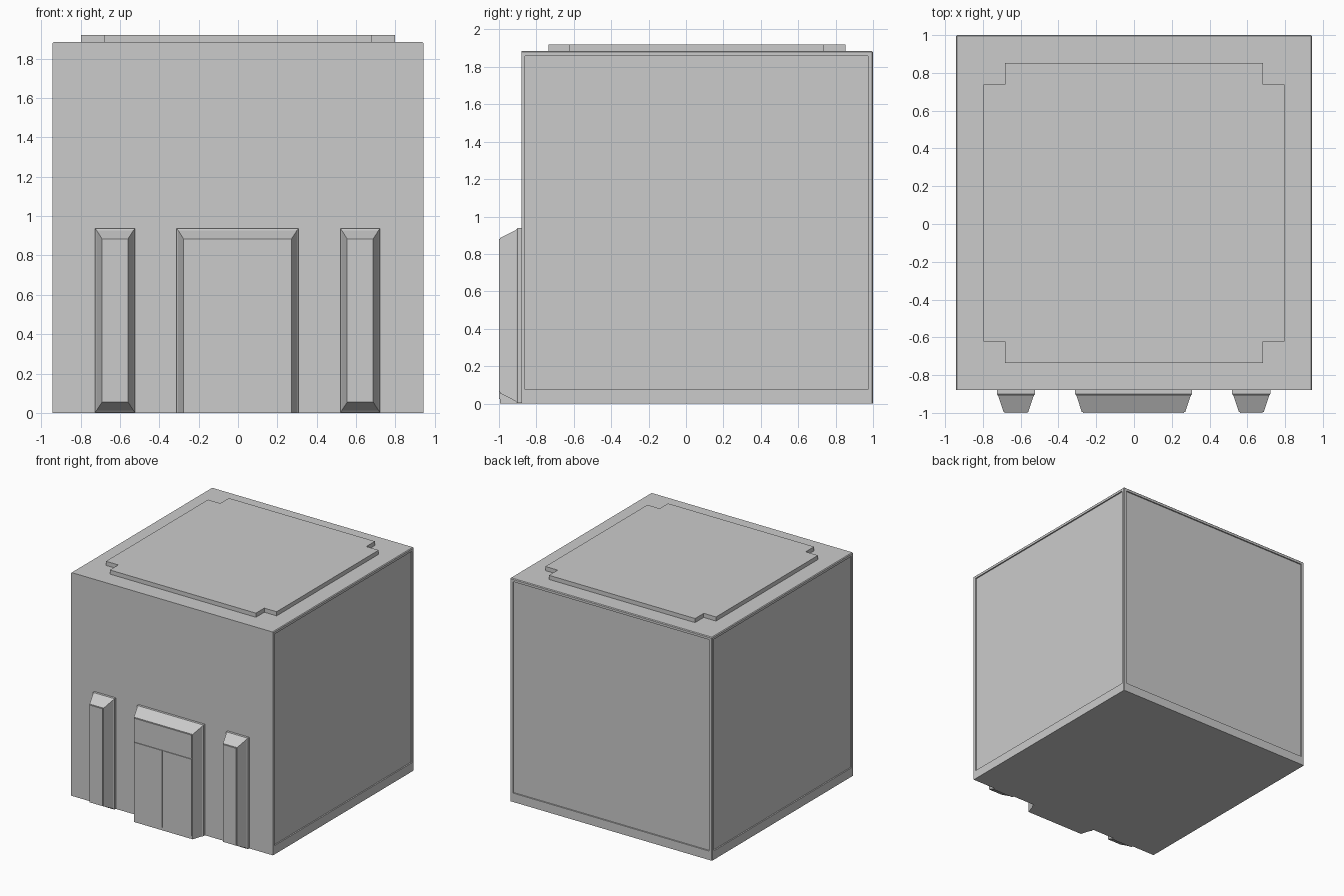
import bpy, bmesh

if "Cube" in bpy.data.objects:
    bpy.data.objects.remove(bpy.data.objects["Cube"])


def finish(bm, name):
    bmesh.ops.recalc_face_normals(bm, faces=bm.faces)
    mesh = bpy.data.meshes.new(name)
    bm.to_mesh(mesh)
    bm.free()
    obj = bpy.data.objects.new(name, mesh)
    bpy.context.collection.objects.link(obj)
    return obj


def stack(name, rings):
    """Closed solid skinned through rings of matching point counts."""
    bm = bmesh.new()
    loops = [[bm.verts.new(p) for p in ring] for ring in rings]
    n = len(loops[0])
    for a, b in zip(loops, loops[1:]):
        for i in range(n):
            j = (i + 1) % n
            bm.faces.new((a[i], a[j], b[j], b[i]))
    bm.faces.new(loops[0])
    bm.faces.new(loops[-1])
    return finish(bm, name)


def rect(y, x0, x1, z0, z1):
    return [(x0, y, z0), (x1, y, z0), (x1, y, z1), (x0, y, z1)]


# Main block: softened edges, recessed panels on the sides and back
bm = bmesh.new()
bmesh.ops.create_cube(bm, size=1)
for v in bm.verts:
    v.co = (v.co.x * 1.886, v.co.y * 1.88 + 0.06, (v.co.z + 0.5) * 1.885)
edges = [e for e in bm.edges
         if not all(v.co.y < 0 for v in e.verts)
         and not all(v.co.z < 0.01 for v in e.verts)]
bmesh.ops.bevel(bm, geom=edges, offset=0.006, segments=1, affect='EDGES')
bm.normal_update()
walls = [f for f in bm.faces if f.calc_area() > 2
         and (abs(f.normal.x) > 0.99 or f.normal.y > 0.99)]
for wall in walls:
    bmesh.ops.inset_region(bm, faces=[wall], thickness=0.028)
    for v in wall.verts:
        if v.co.z < 0.5:
            v.co.z = 0.075
    bm.normal_update()
    bmesh.ops.inset_region(bm, faces=[wall], thickness=0.001, depth=-0.01)
finish(bm, "building_block")

# Roof slab with notched corners
x0, x1, y0, y1, y2, y3 = 0.682, 0.797, -0.735, -0.623, 0.738, 0.853
outline = [(-x0, y0), (x0, y0), (x0, y1), (x1, y1), (x1, y2), (x0, y2),
           (x0, y3), (-x0, y3), (-x0, y2), (-x1, y2), (-x1, y1), (-x0, y1)]
stack("roof_slab", [[(x, y, z) for x, y in outline] for z in (1.88, 1.92)])

# Doorway surround with tapered sides and sloping hood
stack("door_surround", [rect(-0.87, -0.312, 0.308, 0, 0.938),
                        rect(-0.9, -0.312, 0.308, 0, 0.938),
                        rect(-0.91, -0.304, 0.30, 0, 0.928),
                        rect(-0.994, -0.277, 0.272, 0, 0.885)])

# Transom and two door leaves, separated by narrow seams
for name, a, b, c, d in (("door_transom", -0.27, 0.265, 0.686, 0.88),
                         ("door_leaf_left", -0.27, -0.008, 0.025, 0.676),
                         ("door_leaf_right", 0.002, 0.265, 0.025, 0.676)):
    stack(name, [rect(-0.99, a, b, c, d), rect(-1.0, a, b, c, d)])

# Tall bay windows either side of the door
for name, cx in (("window_left", -0.625), ("window_right", 0.621)):
    stack(name + "_surround", [
        rect(-0.87, cx - 0.101, cx + 0.101, 0.002, 0.938),
        rect(-0.9, cx - 0.101, cx + 0.101, 0.002, 0.938),
        rect(-0.91, cx - 0.094, cx + 0.094, 0.012, 0.928),
        rect(-0.994, cx - 0.066, cx + 0.066, 0.055, 0.885)])
    stack(name + "_pane", [
        rect(y, cx - 0.06, cx + 0.06, 0.062, 0.88) for y in (-0.99, -1.0)])
